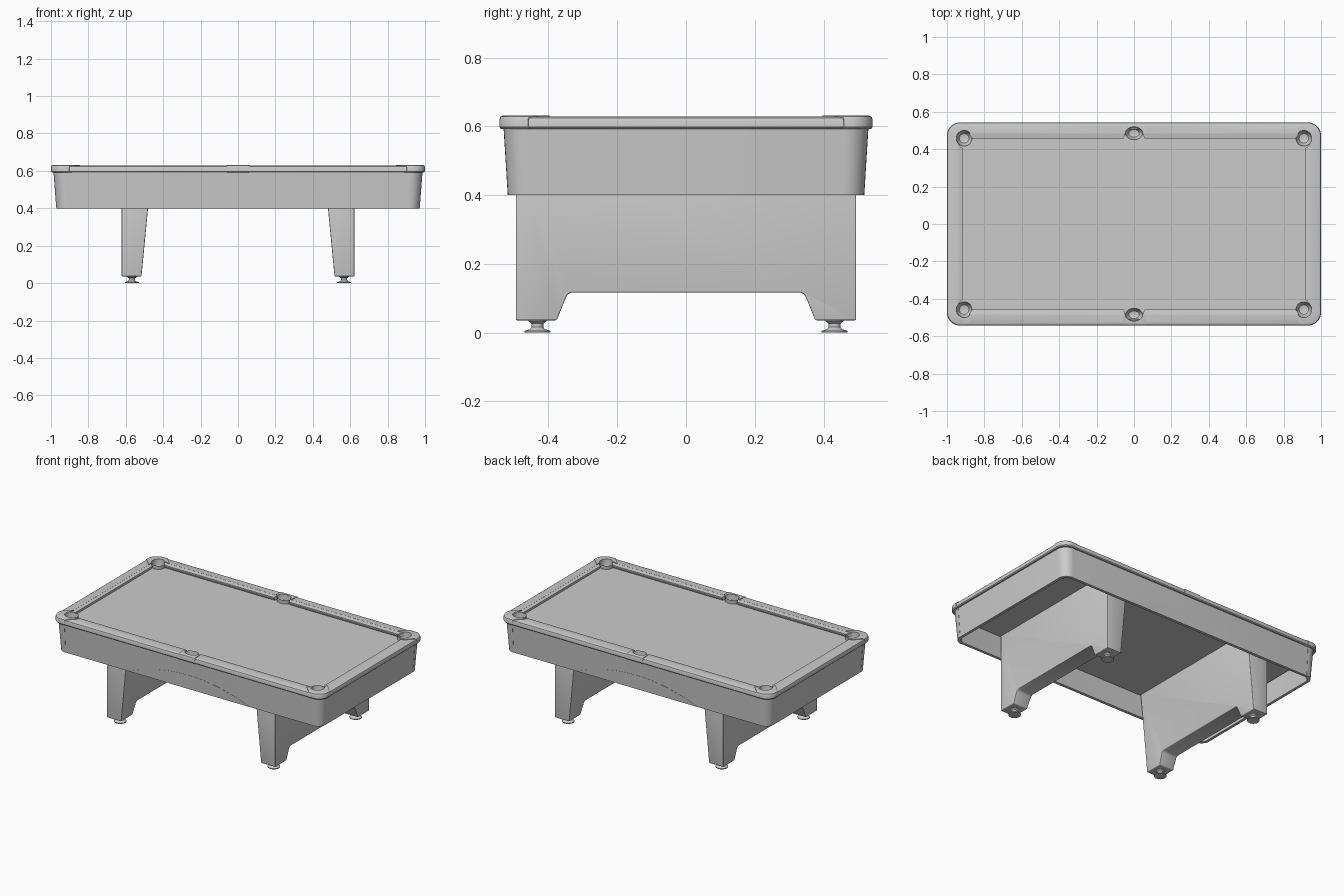
import bpy, bmesh, math
from mathutils import Matrix, Vector

if "Cube" in bpy.data.objects:
    bpy.data.objects.remove(bpy.data.objects["Cube"])

SIGNS = [(sx, sy) for sx in (1, -1) for sy in (1, -1)]
POCKETS = [(sx * 0.908, sy * 0.458, 0.042, 0.042) for sx, sy in SIGNS] + \
          [(0, sy * 0.485, 0.046, 0.034) for sy in (1, -1)]


def finish(name, bm, angle=35, bevel=0):
    bmesh.ops.recalc_face_normals(bm, faces=bm.faces[:])
    me = bpy.data.meshes.new(name)
    bm.to_mesh(me)
    bm.free()
    ob = bpy.data.objects.new(name, me)
    bpy.context.collection.objects.link(ob)
    if bevel:
        m = ob.modifiers.new("bevel", 'BEVEL')
        m.width, m.segments, m.limit_method = bevel, 3, 'ANGLE'
        apply(ob, m)
    smooth(ob, angle)
    return ob


def activate(ob):
    bpy.ops.object.select_all(action='DESELECT')
    ob.select_set(True)
    bpy.context.view_layer.objects.active = ob


def apply(ob, m):
    activate(ob)
    bpy.ops.object.modifier_apply(modifier=m.name)


def smooth(ob, angle=35):
    activate(ob)
    bpy.ops.object.shade_smooth_by_angle(angle=math.radians(angle))


def boolean(ob, cutter_bm, op):
    cutter = finish("cutter", cutter_bm)
    m = ob.modifiers.new("cut", 'BOOLEAN')
    m.operation, m.object, m.solver = op, cutter, 'EXACT'
    apply(ob, m)
    bpy.data.objects.remove(cutter)
    smooth(ob)


def rounded_ring(hx, hy, r, n=8):
    pts = []
    for k, (sx, sy) in enumerate([(1, 1), (-1, 1), (-1, -1), (1, -1)]):
        for i in range(n + 1):
            a = math.pi / 2 * (k + i / n)
            pts.append((sx * (hx - r) + r * math.cos(a), sy * (hy - r) + r * math.sin(a)))
    return pts


def bridge(bm, a, b):
    for i in range(len(a)):
        j = (i + 1) % len(a)
        bm.faces.new((a[i], a[j], b[j], b[i]))


def frame(name, section):
    """Closed frame lofted through (half x, half y, corner radius, z) rings."""
    bm = bmesh.new()
    rings = [[bm.verts.new((x, y, z)) for x, y in rounded_ring(hx, hy, r)]
             for hx, hy, r, z in section]
    for i in range(len(rings)):
        bridge(bm, rings[i], rings[(i + 1) % len(rings)])
    return finish(name, bm)


def box(bm, centre, size, turn=0):
    mat = Matrix.Translation(centre) @ Matrix.Rotation(turn, 4, 'Z') @ Matrix.Diagonal((*size, 1))
    bmesh.ops.create_cube(bm, size=1, matrix=mat)


def lathe(name, profile, loc, sx=1, sy=1, n=32):
    bm = bmesh.new()
    rings = [[bm.verts.new((loc[0] + sx * r * math.cos(2 * math.pi * i / n),
                            loc[1] + sy * r * math.sin(2 * math.pi * i / n), loc[2] + z))
              for i in range(n)] for r, z in profile]
    for a, b in zip(rings, rings[1:]):
        bridge(bm, a, b)
    bmesh.ops.remove_doubles(bm, verts=bm.verts[:], dist=1e-5)
    return finish(name, bm)


def pocket_cutter():
    bm = bmesh.new()
    for x, y, rx, ry in POCKETS:
        mat = Matrix.Translation((x, y, 0.655)) @ Matrix.Diagonal((rx, ry, 1, 1))
        bmesh.ops.create_cone(bm, cap_ends=True, segments=32, radius1=1, radius2=1,
                              depth=0.2, matrix=mat)
    return bm


# top rail with rounded outer edge, and the slightly raised pocket castings
def rail_section(top, g=0):
    return [(0.994 + g, 0.537 + g, 0.066, 0.593 - g), (0.999 + g, 0.542 + g, 0.07, 0.598),
            (0.999 + g, 0.542 + g, 0.07, top - 0.012), (0.996 + g, 0.539 + g, 0.068, top - 0.004),
            (0.988, 0.531, 0.062, top), (0.937, 0.484, 0.01, top), (0.937, 0.484, 0.01, 0.593 - g)]


rail = frame("top_rail", rail_section(0.628))
boolean(rail, pocket_cutter(), 'DIFFERENCE')

castings = frame("pocket_castings", rail_section(0.632, 0.001))
bm = bmesh.new()
for sx, sy in SIGNS:
    box(bm, (sx * 0.95, sy * 0.50, 0.62), (0.4, 0.128, 0.2), sx * sy * math.pi / 4)
for sy in (1, -1):
    box(bm, (0, sy * 0.5, 0.62), (0.12, 0.2, 0.2))
boolean(castings, bm, 'INTERSECT')
boolean(castings, pocket_cutter(), 'DIFFERENCE')


# tapered apron with hollow underside, and its corner covers
def apron_section(g=0):
    return [(0.970 + g, 0.517 + g, 0.06, 0.40), (0.985 + g, 0.529 + g, 0.068, 0.594),
            (0.965, 0.509, 0.05, 0.594), (0.952, 0.499, 0.045, 0.40)]


frame("apron", apron_section())
covers = frame("apron_corner_covers", apron_section(0.0015))
bm = bmesh.new()
for sx, sy in SIGNS:
    box(bm, (sx * 1.01, sy * 0.557, 0.5), (0.2, 0.2, 0.4))
boolean(covers, bm, 'INTERSECT')

# shallow arch on each long apron face
for sy, side in ((-1, "front"), (1, "back")):
    bm = bmesh.new()
    arc = [(0.45 * t / 12, 0.40 + 0.095 * (1 - (t / 12) ** 2)) for t in range(-12, 13)]
    rows = [[bm.verts.new((x, sy * (0.517 + (z - 0.40) * 0.062 + d), z)) for x, z in arc]
            for d in (-0.005, 0.0012)]
    bridge(bm, *rows)
    for row in rows:
        bm.faces.new(row)
    finish(side + "_apron_arch", bm)

# playing bed with pocket holes, and bowls in the holes
bm = bmesh.new()
box(bm, (0, 0, 0.576), (1.91, 1.0, 0.052))
bed = finish("playing_bed", bm)
boolean(bed, pocket_cutter(), 'DIFFERENCE')
for i, (x, y, rx, ry) in enumerate(POCKETS):
    lathe(f"pocket_bowl_{i + 1}", [(1, 0.626), (0.97, 0.60), (0.88, 0.58), (0.6, 0.563), (0, 0.557)],
          (x, y, 0), rx, ry)


# cushions: hull of an undercut wedge with angled ends
def cushion(name, nose, back, ends_nose, ends_back, place):
    bm = bmesh.new()
    for k in (0, 1):
        for u, v, z in ((ends_nose[k], nose, 0.623), (ends_nose[k], nose, 0.618),
                        (ends_nose[k], nose + 0.008, 0.601), (ends_back[k], back, 0.6275),
                        (ends_back[k], back, 0.601)):
            bm.verts.new(place(u, v, z))
    bmesh.ops.convex_hull(bm, input=bm.verts[:])
    bmesh.ops.dissolve_limit(bm, angle_limit=0.01, verts=bm.verts[:], edges=bm.edges[:])
    finish(name, bm, 20)


for sx, sy in SIGNS:
    cushion("long_cushion", 0.458, 0.485, (0.055, 0.865), (0.046, 0.885),
            lambda u, v, z: Vector((sx * u, sy * v, z)))
for sx in (1, -1):
    cushion("end_cushion", 0.916, 0.938, (-0.405, 0.405), (-0.422, 0.422),
            lambda u, v, z: Vector((sx * v, u, z)))

# leg panels: arched outline, inner face tapering toward the floor
half = [(0.495, 0.56), (0.495, 0.036), (0.376, 0.036), (0.348, 0.105), (0.343, 0.112), (0.333, 0.117)]
outline = half + [(-y, z) for y, z in reversed(half)]
for sx, side in ((1, "right"), (-1, "left")):
    bm = bmesh.new()
    outer = [bm.verts.new((sx * 0.622, y, z)) for y, z in outline]
    inner = [bm.verts.new((sx * (0.516 - (z - 0.036) * 0.096), y, z)) for y, z in outline]
    bridge(bm, outer, inner)
    bm.faces.new(outer)
    bm.faces.new(inner)
    finish(side + "_leg_panel", bm, 35, 0.004)

# levelling feet
for sx, sy in SIGNS:
    lathe("levelling_foot", [(0, 0), (0.037, 0), (0.038, 0.005), (0.022, 0.010), (0.017, 0.016),
                             (0.017, 0.026), (0.026, 0.033), (0.026, 0.037), (0, 0.037)],
          (sx * 0.567, sy * 0.432, 0))
